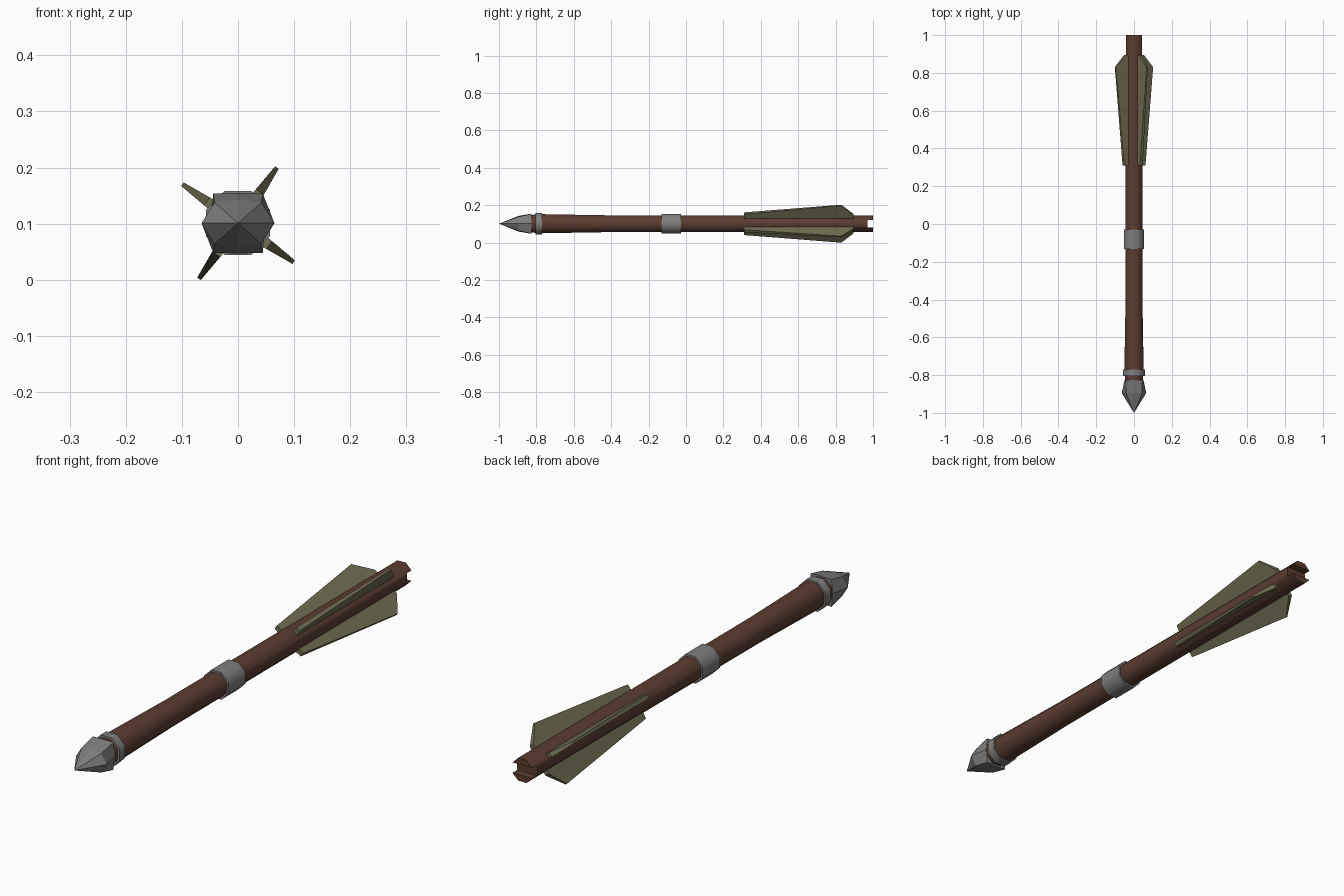
import bpy, bmesh, math
from mathutils import Vector

if "Cube" in bpy.data.objects:
    bpy.data.objects.remove(bpy.data.objects["Cube"])

ZC = 0.101  # height of the bolt axis


def material(name, rgb):
    m = bpy.data.materials.new(name)
    m.diffuse_color = (*rgb, 1)
    m.use_nodes = True
    m.node_tree.nodes["Principled BSDF"].inputs["Base Color"].default_value = m.diffuse_color
    return m


WOOD = material("brown wood", (0.105, 0.046, 0.030))
STEEL = material("grey steel", (0.21, 0.21, 0.21))
FEATHER = material("olive feather", (0.165, 0.155, 0.085))


def octagon(apothem):
    r = apothem / math.cos(math.pi / 8)
    return [(r * math.cos(a), r * math.sin(a))
            for a in (math.pi / 8 + i * math.pi / 4 for i in range(8))]


def loft(name, rings, mat, smooth=False, tip=None):
    """Bridge (y, [(x, z)...]) sections along y; optional point at the front."""
    bm = bmesh.new()
    loops = [[bm.verts.new((x, y, ZC + z)) for x, z in pts] for y, pts in rings]
    n = len(loops[0])
    for a, b in zip(loops, loops[1:]):
        for i in range(n):
            j = (i + 1) % n
            bm.faces.new((a[i], a[j], b[j], b[i]))
    if tip is None:
        bm.faces.new(loops[0])
    else:
        t = bm.verts.new((0, tip, ZC))
        for i in range(n):
            bm.faces.new((t, loops[0][i], loops[0][(i + 1) % n]))
    bm.faces.new(loops[-1])
    bmesh.ops.recalc_face_normals(bm, faces=bm.faces)
    me = bpy.data.meshes.new(name)
    bm.to_mesh(me)
    bm.free()
    me.materials.append(mat)
    ob = bpy.data.objects.new(name, me)
    bpy.context.collection.objects.link(ob)
    if smooth:
        bpy.ops.object.select_all(action='DESELECT')
        ob.select_set(True)
        bpy.context.view_layer.objects.active = ob
        bpy.ops.object.shade_smooth_by_angle(angle=math.radians(50))
    return ob


# Shaft, slightly swollen toward the head
shaft = loft("shaft", [(-0.83, octagon(0.047)), (-0.77, octagon(0.051)),
                       (-0.42, octagon(0.045)), (1.0, octagon(0.0435))], WOOD, True)

# String notch cut across the tail
notch = loft("notch_cutter", [(0.97, [(-.1, -.02), (.1, -.02), (.1, .02), (-.1, .02)]),
                              (1.1, [(-.1, -.02), (.1, -.02), (.1, .02), (-.1, .02)])], WOOD)
notch.hide_render = True
cut = shaft.modifiers.new("notch", 'BOOLEAN')
cut.operation = 'DIFFERENCE'
cut.solver = 'EXACT'
cut.object = notch
bpy.context.view_layer.objects.active = shaft
bpy.ops.object.modifier_apply(modifier=cut.name)
bpy.data.objects.remove(notch)

# Steel collar behind the head and band at the middle
for name, y0, y1, r in (("collar", -0.805, -0.77, 0.057),
                        ("middle_band", -0.132, -0.028, 0.052)):
    loft(name, [(y0, octagon(r)), (y1, octagon(r))], STEEL, True)


# Faceted arrowhead: wide sides in front, square corners at the back
def head_ring(side, cx, cz, top):
    return [(side, 0), (cx, cz), (0, top), (-cx, cz),
            (-side, 0), (-cx, -cz), (0, -top), (cx, -cz)]


loft("arrowhead", [(-0.895, head_ring(0.065, 0.042, 0.037, 0.042)),
                   (-0.825, head_ring(0.050, 0.044, 0.053, 0.054))], STEEL, tip=-1.0)

# Four tapered fins, each thick at the root and thin at the edge
OUTLINE = [(0.31, 0.030), (0.31, 0.068), (0.83, 0.121), (0.895, 0.058), (0.895, 0.030)]
for k in range(4):
    a = math.radians(55 + 90 * k)
    out = Vector((math.cos(a), 0, math.sin(a)))
    side = Vector((-math.sin(a), 0, math.cos(a)))
    bm = bmesh.new()
    faces = []
    for s in (1, -1):
        vs = []
        for y, r in OUTLINE:
            half = 0.012 - 0.008 * (r - 0.03) / 0.09
            vs.append(bm.verts.new(out * r + side * s * half + Vector((0, y, ZC))))
        faces.append(vs)
        bm.faces.new(vs)
    for i in range(len(OUTLINE)):
        j = (i + 1) % len(OUTLINE)
        bm.faces.new((faces[0][i], faces[0][j], faces[1][j], faces[1][i]))
    bmesh.ops.recalc_face_normals(bm, faces=bm.faces)
    me = bpy.data.meshes.new("fin")
    bm.to_mesh(me)
    bm.free()
    me.materials.append(FEATHER)
    bpy.context.collection.objects.link(bpy.data.objects.new(f"fin_{k + 1}", me))
